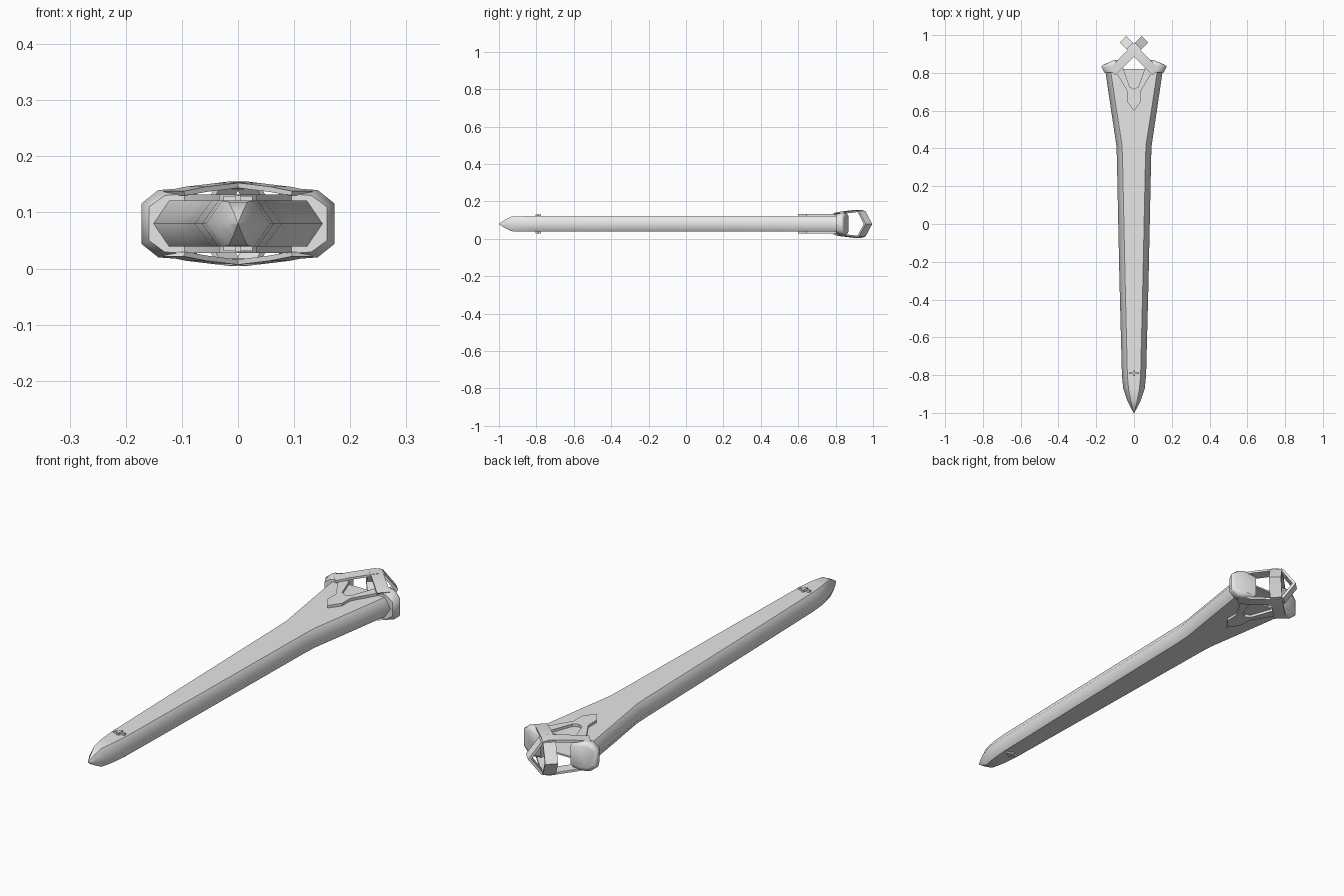
import bpy, bmesh, math
from mathutils import Vector

if "Cube" in bpy.data.objects:
    bpy.data.objects.remove(bpy.data.objects["Cube"])

ZC = 0.08  # height of the centre plane
grey = bpy.data.materials.new("plain grey")
grey.diffuse_color = (0.8, 0.8, 0.8, 1)
grey.use_nodes = True
grey.node_tree.nodes["Principled BSDF"].inputs["Base Color"].default_value = grey.diffuse_color


def finish(name, bm, angle=35):
    bmesh.ops.recalc_face_normals(bm, faces=bm.faces)
    me = bpy.data.meshes.new(name)
    bm.to_mesh(me)
    bm.free()
    ob = bpy.data.objects.new(name, me)
    bpy.context.collection.objects.link(ob)
    me.materials.append(grey)
    bpy.ops.object.select_all(action='DESELECT')
    ob.select_set(True)
    bpy.context.view_layer.objects.active = ob
    bpy.ops.object.shade_smooth_by_angle(angle=math.radians(angle))
    return ob


def loft(bm, rings):
    """Skin closed rings of points and cap both ends."""
    vs = [[bm.verts.new(p) for p in r] for r in rings]
    n = len(vs[0])
    for a, b in zip(vs, vs[1:]):
        for i in range(n):
            bm.faces.new((a[i], a[(i + 1) % n], b[(i + 1) % n], b[i]))
    return bm.faces.new(vs[0]), bm.faces.new(vs[-1])


# Sheath body: six-sided section, (y, half width, half flat, half height)
sections = [(0.82, .153, .125, .041), (0.62, .124, .095, .041), (0.42, .094, .064, .041),
            (0.36, .091, .061, .041), (-0.3, .077, .047, .041), (-0.8, .064, .035, .041),
            (-0.87, .057, .029, .041), (-0.935, .036, .017, .039),
            (-0.97, .018, .008, .021), (-1.0, .001, .0005, .001)]
bm = bmesh.new()
mouth, _ = loft(bm, [[(w, y, ZC), (f, y, ZC + h), (-f, y, ZC + h),
                      (-w, y, ZC), (-f, y, ZC - h), (f, y, ZC - h)]
                     for y, w, f, h in sections])
# hollow the mouth
bmesh.ops.recalc_face_normals(bm, faces=bm.faces)
bmesh.ops.inset_region(bm, faces=[mouth], thickness=0.008)
deep = bmesh.ops.extrude_discrete_faces(bm, faces=[mouth])["faces"][0]
for v in deep.verts:
    v.co.y -= 0.2
    v.co.x *= 0.78
body = finish("sheath_body", bm)
# keep the side ridge soft
for e in body.data.edges:
    a, b = (body.data.vertices[i].co for i in e.vertices)
    if abs(a.z - ZC) < .002 and abs(b.z - ZC) < .002 and abs(a.y - b.y) > .01:
        e.use_edge_sharp = False

# Rounded caps at both corners of the mouth
profile = [(.075, .056), (.115, .062), (.142, .060), (.172, .036)]
outline = [(x, h) for x, h in profile] + [(x, -h) for x, h in reversed(profile)]
for side, label in ((1, "right"), (-1, "left")):
    rings = []
    for scale, zs, y0, slope in ((.92, .84, .803, 0), (1, 1, .838, -.1),
                                 (.985, .95, .858, -.3), (.93, .72, .869, -.4)):
        rings.append([(side * x * scale, y0 + slope * max(0, x - .11), ZC + z * zs)
                      for x, z in outline])
    bm = bmesh.new()
    loft(bm, rings)
    finish("mouth_cap_" + label, bm, 50)

# Crossing straps that loop round behind the mouth
half = [(.115, .058), (.075, .066), (0, .075), (-.022, .068), (-.058, 0)]
for side, label in ((1, "right"), (-1, "left")):
    path = half + [(x, -z) for x, z in reversed(half[:-1])]
    across = Vector((side, 1, 0)).normalized() * .025
    inward = [(-.004, -.008), (-.003, -.009), (0, -.009), (.006, -.006), (.010, 0)]
    inward = inward + [(x, -z) for x, z in reversed(inward[:-1])]
    rings = []
    for (x, z), (dx, dz) in zip(path, inward):
        # the strap runs diagonally, so y falls as x grows
        out = Vector((side * x, .92 - x, ZC + z))
        inn = Vector((side * (x + dx), .92 - x - dx, ZC + z + dz))
        rings.append([out - across, out + across, inn + across, inn - across])
    bm = bmesh.new()
    loft(bm, rings)
    finish("crossing_strap_" + label, bm, 40)


def plate(name, points, z0, z1):
    """Flat plate from an outline, between two heights."""
    bm = bmesh.new()
    loft(bm, [[(x, y, z) for x, y in points] for z in (z0, z1)])
    return finish(name, bm)


# Forked ornament and small cross on both faces of the sheath
fork = [(0, .598), (.034, .645), (.034, .70), (.105, .82), (.058, .825), (.022, .725), (0, .715)]
fork += [(-x, y) for x, y in reversed(fork[1:-1])]
for s, label in ((1, "upper"), (-1, "lower")):
    plate("forked_ornament_" + label, fork, ZC + s * .036, ZC + s * .052)
    for name, w, l in (("bar", .026, .005), ("post", .005, .015)):
        plate(f"small_cross_{name}_{label}",
              [(-w, -.79 - l), (w, -.79 - l), (w, -.79 + l), (-w, -.79 + l)],
              ZC + s * .036, ZC + s * (.049 if name == "bar" else .050))
